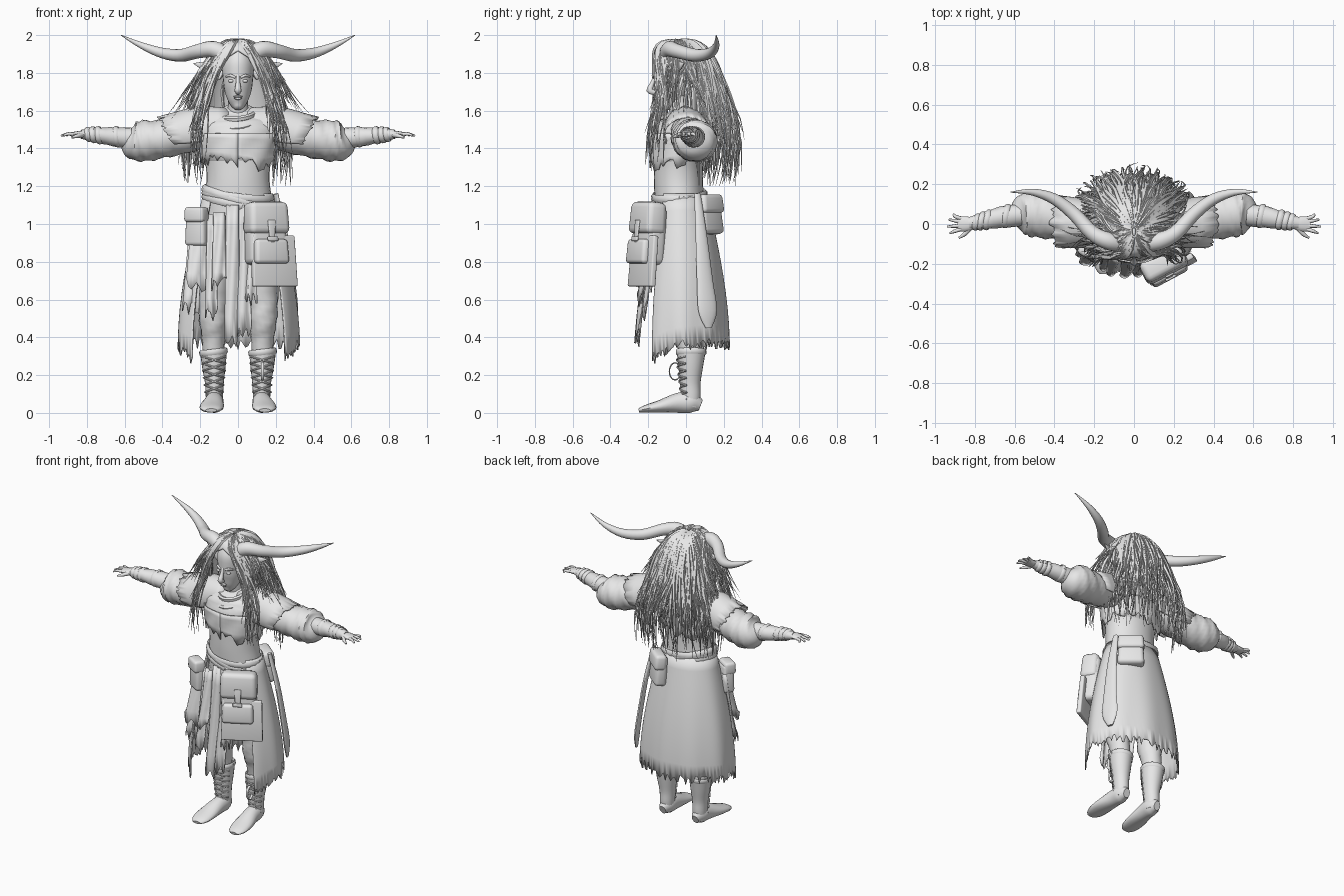
import bpy, bmesh, math, random
from mathutils import Vector, Matrix

cube = bpy.data.objects.get("Cube")
if cube:
    bpy.data.objects.remove(cube, do_unlink=True)

rng = random.Random(4)
X, Y, Z = Vector((1, 0, 0)), Vector((0, 1, 0)), Vector((0, 0, 1))
SIDES = (("left", 1), ("right", -1))

clay = bpy.data.materials.new("plain_grey")
clay.use_nodes = True
clay.diffuse_color = (0.8, 0.8, 0.8, 1)
clay.node_tree.nodes["Principled BSDF"].inputs["Base Color"].default_value = clay.diffuse_color


def finish(bm, name, thick=0):
    bmesh.ops.recalc_face_normals(bm, faces=bm.faces)
    mesh = bpy.data.meshes.new(name)
    bm.to_mesh(mesh)
    bm.free()
    mesh.materials.append(clay)
    ob = bpy.data.objects.new(name, mesh)
    bpy.context.collection.objects.link(ob)
    if thick:
        mod = ob.modifiers.new("thickness", 'SOLIDIFY')
        mod.thickness, mod.offset = thick, 0
    bpy.ops.object.select_all(action='DESELECT')
    ob.select_set(True)
    bpy.context.view_layer.objects.active = ob
    bpy.ops.object.shade_smooth_by_angle(angle=math.radians(50))


def spline(keys, t):
    """Catmull-Rom value at t (0..1) through a list of vectors."""
    f = min(max(t, 0), 1) * (len(keys) - 1)
    i = min(int(f), len(keys) - 2)
    f -= i
    b, c = keys[i], keys[i + 1]
    a, d = keys[max(i - 1, 0)], keys[min(i + 2, len(keys) - 1)]
    return b + (c - a) * (f / 2) + (a * 2 - b * 5 + c * 4 - d) * (f * f / 2) \
        + (b * 3 - a - c * 3 + d) * (f ** 3 / 2)


def add_tube(bm, pts, radii, side=X, seg=16, sub=4, wrinkle=0):
    """Sweep an ellipse along pts; radii are (along side, across side)."""
    pts = [Vector(p) for p in pts]
    radii = [Vector((*r, 0)) if isinstance(r, tuple) else Vector((r, r, 0)) for r in radii]
    n = (len(pts) - 1) * sub
    path = [spline(pts, i / n) for i in range(n + 1)]
    rings = []
    for i, p in enumerate(path):
        tan = (path[min(i + 1, n)] - path[max(i - 1, 0)]).normalized()
        s = (side - tan * side.dot(tan)).normalized()
        o = s.cross(tan)
        r = spline(radii, i / n)
        ring = []
        for k in range(seg):
            a = math.tau * k / seg
            w = 1 + wrinkle * math.sin(3 * a + i * 1.9) * math.sin(math.pi * i / n)
            ring.append(bm.verts.new(p + (s * r.x * math.cos(a) + o * r.y * math.sin(a)) * w))
        rings.append(ring)
    for lo, hi in zip(rings, rings[1:]):
        for k in range(seg):
            j = (k + 1) % seg
            bm.faces.new((lo[k], lo[j], hi[j], hi[k]))
    bm.faces.new(rings[0])
    bm.faces.new(rings[-1][::-1])


def tube(name, pts, radii, **kw):
    bm = bmesh.new()
    add_tube(bm, pts, radii, **kw)
    finish(bm, name)


def loft(name, rows, **kw):
    """Upright body: rows of (z, x, y, half width, half depth)."""
    tube(name, [(x, y, z) for z, x, y, w, d in rows], [(w, d) for z, x, y, w, d in rows], **kw)


def loop(bm, centre, a, b, r, n=24):
    """Band around an ellipse with half axes a and b."""
    a, b = Vector(a), Vector(b)
    pts = [Vector(centre) + a * math.cos(math.tau * i / n) + b * math.sin(math.tau * i / n)
           for i in range(n + 1)]
    add_tube(bm, pts, [r] * (n + 1), side=a.cross(b).normalized(), seg=6, sub=1)


def sheet(name, f, nu, nv, thick=0.008):
    """Cloth from f(u, v, jag), where jag is a random number per column."""
    bm = bmesh.new()
    cols = []
    for i in range(nu + 1):
        jag = rng.random()
        cols.append([bm.verts.new(f(i / nu, j / nv, jag)) for j in range(nv + 1)])
    for p, q in zip(cols, cols[1:]):
        for j in range(nv):
            bm.faces.new((p[j], q[j], q[j + 1], p[j + 1]))
    finish(bm, name, thick)


def box(name, frame, centre, size, bevel=0.015, flare=1.0):
    """Rounded box in a local frame, its bottom widened by flare."""
    bm = bmesh.new()
    bmesh.ops.create_cube(bm, size=1)
    for v in bm.verts:
        k = flare if v.co.z < 0 else 1
        v.co = Vector((v.co.x * size[0] * k, v.co.y * size[1] * k, v.co.z * size[2]))
    bmesh.ops.bevel(bm, geom=bm.edges[:], offset=bevel, segments=3, profile=0.5, affect='EDGES')
    bm.transform(frame @ Matrix.Translation(centre))
    finish(bm, name)


def ball(name, centre, size):
    bm = bmesh.new()
    bmesh.ops.create_uvsphere(bm, u_segments=14, v_segments=8, radius=1)
    bm.transform(Matrix.Translation(centre) @ Matrix.Diagonal((*size, 1)))
    finish(bm, name)


# Torso, head and face
loft("torso", [(1, 0, -.03, .18, .13), (1.12, 0, -.035, .18, .13), (1.22, 0, -.04, .168, .13),
               (1.3, 0, -.04, .17, .13), (1.37, 0, -.035, .185, .135)], seg=28)
loft("blouse", [(1.33, 0, -.035, .175, .13), (1.37, 0, -.035, .195, .148), (1.45, 0, -.03, .21, .15),
                (1.53, 0, -.015, .2, .125), (1.585, 0, -.015, .14, .09), (1.62, 0, -.025, .06, .06)],
     seg=28, wrinkle=.025)


def chest_wrap(u, v, jag):
    a = math.tau * u
    z = 1.48 - v * .14 - (v == 1) * (jag - .3) * .07 - .02 * v * math.sin(a * 2)
    fold = 1 + .02 * math.sin(a * 7 + v * 5)
    return Vector((.208 * math.sin(a) * fold * (1 - .06 * v), -.035 - .157 * math.cos(a) * fold, z))


sheet("chest_wrap", chest_wrap, 64, 5)
loft("neck", [(1.54, 0, -.02, .06, .06), (1.68, 0, -.05, .05, .05)])
loft("head", [(1.612, 0, -.125, .015, .015), (1.64, 0, -.105, .045, .052), (1.7, 0, -.083, .07, .085),
              (1.77, 0, -.073, .08, .1), (1.85, 0, -.06, .085, .11), (1.92, 0, -.05, .06, .08),
              (1.95, 0, -.05, .02, .02)], seg=24)
tube("nose", [(0, -.163, 1.785), (0, -.178, 1.745), (0, -.192, 1.708), (0, -.165, 1.695)],
     [.01, .012, .018, .012], seg=10)
ball("upper_lip", (0, -.165, 1.674), (.026, .012, .006))
ball("lower_lip", (0, -.162, 1.664), (.021, .012, .007))
for tag, s in SIDES:
    ball(tag + "_eye", (s * .036, -.157, 1.757), (.017, .012, .009))
    tube(tag + "_brow", [(s * .014, -.17, 1.775), (s * .04, -.161, 1.786), (s * .066, -.133, 1.778)],
         [.006, .008, .004], seg=8)
    tube(tag + "_ear", [(s * .08, -.07, 1.79), (s * .14, -.05, 1.825), (s * .185, -.03, 1.838),
                        (s * .235, -.01, 1.85)], [(.012, .034), (.012, .036), (.01, .022), .002], side=Y)
    # Curved horns sweep out, back and up
    tube(tag + "_horn", [(s * .06, -.1, 1.89), (s * .13, -.085, 1.925), (s * .21, -.045, 1.915),
                         (s * .3, .05, 1.893), (s * .4, .125, 1.905), (s * .51, .16, 1.945),
                         (s * .62, .16, 2)], [.044, .044, .038, .034, .028, .017, .002], side=Z)

# Hair: one shape, given as (height, side, front, back) levels, drives the cap and every lock
LEVELS = [Vector(row) for row in ((1.975, .01, .03, .01), (1.945, .09, .12, .11),
          (1.84, .165, .155, .185), (1.66, .225, .17, .245), (1.45, .275, .225, .29), (1.2, .27, .22, .265))]


def hair_point(deg, t, grow=1.0):
    z, rx, front, back = spline(LEVELS, t)
    c, s = math.cos(math.radians(deg)), math.sin(math.radians(deg))
    if c < 0:
        c, s = -abs(c) ** .85, math.copysign(abs(s) ** .85, s)
    return Vector((rx * s * grow, -.03 - (front if c > 0 else back) * c * grow, z))


def cap(u, v, jag):
    deg = abs(u * 360 - 180)
    if deg < 42:
        end = .27 + .12 * deg / 42
    else:
        end = (.46 if deg < 100 else .7) + jag * .1
    return hair_point(u * 360 - 180, v * end, .97 - .08 * v * (deg > 42))


sheet("hair_cap", cap, 72, 12)
bm = bmesh.new()


def lock(start, end, length, spread=0.0, width=.014):
    grow, bend, phase = rng.uniform(.95, 1.05), rng.uniform(-9, 9), rng.uniform(0, 6)
    pts = []
    for i in range(9):
        k = i / 8
        deg = start + (end - start) * min(1, k * 1.5) + bend * k * math.sin(k * 8 + phase)
        pts.append(hair_point(deg, .03 + k * length,
                              grow + spread * k * k + .05 * k * math.sin(k * 10 + phase)))
    add_tube(bm, pts, [width * w for w in (.6, 1, 1.1, 1.1, 1, .8, .6, .4, .1)], seg=5, sub=2)


for i in range(230):
    a = rng.uniform(98, 262)
    lock(a, a + rng.uniform(-12, 12), rng.uniform(.66, .97), rng.uniform(-.12, .14), rng.uniform(.007, .016))
for tag, s in SIDES:
    for i in range(40):
        lock(s * rng.uniform(2, 45), s * rng.uniform(42, 66), rng.uniform(.5, .9),
             rng.uniform(-.1, .12), rng.uniform(.006, .013))
    for i in range(30):
        lock(s * rng.uniform(50, 105), s * rng.uniform(66, 112), rng.uniform(.46, .64),
             rng.uniform(0, .3), rng.uniform(.006, .014))
    for i in range(6):
        lock(s * 80, s * rng.uniform(65, 95), rng.uniform(.62, .68), rng.uniform(.3, .5), .005)
finish(bm, "hair_locks")

# Scarf and waist sash
bm = bmesh.new()
for h, w, drop in ((1.575, .085, .02), (1.55, .105, .045), (1.525, .125, .075)):
    loop(bm, (0, -.05, h), (w, 0, .01), (0, w, drop), (.016, .014))
finish(bm, "scarf")
bm = bmesh.new()
for h, tilt in ((1.135, .055), (1.11, .04), (1.15, .02)):
    loop(bm, (0, -.035, h), (.183, 0, -tilt), (0, .14, .01), (.022, .01))
finish(bm, "waist_sash")

# Arms
for tag, s in SIDES:
    tube(tag + "_sleeve", [(s * .12, 0, 1.5), (s * .28, .02, 1.47), (s * .4, .035, 1.45),
                           (s * .5, .05, 1.44), (s * .56, .052, 1.44), (s * .6, .045, 1.455)],
         [.08, (.1, .095), (.11, .1), (.115, .108), (.1, .095), (.05, .045)], side=Y, seg=24, wrinkle=.06)
    tube(tag + "_forearm", [(s * .57, .045, 1.455), (s * .66, .035, 1.462), (s * .76, .015, 1.472),
                            (s * .83, .003, 1.475)],
         [.056, (.054, .05), (.041, .037), (.03, .024)], side=Y, wrinkle=.04)
    bm = bmesh.new()
    for x, r in ((.64, .055), (.735, .046), (.765, .042), (.79, .037)):
        loop(bm, (s * x, .04 - (x - .64) * .2, 1.462 + (x - .64) * .08), (.01, r, 0), (-.006, 0, r * .92),
             (.014, .006))
    finish(bm, tag + "_arm_wraps")
    bm = bmesh.new()
    add_tube(bm, [(s * .8, .005, 1.475), (s * .84, 0, 1.476), (s * .885, 0, 1.474)],
             [(.027, .022), (.038, .017), (.036, .011)], side=Y, seg=12)
    for y, tip, reach in ((.028, .05, .905), (.011, .022, .93), (-.008, -.013, .938), (-.026, -.046, .925)):
        add_tube(bm, [(s * .87, y, 1.475), (s * .9, (y + tip) / 2, 1.477), (s * reach, tip, 1.467)],
                 [.0105, .009, .005], side=Y, seg=8)
    add_tube(bm, [(s * .825, -.02, 1.472), (s * .85, -.05, 1.466), (s * .88, -.07, 1.458)],
             [.014, .011, .005], side=Y, seg=8)
    finish(bm, tag + "_hand")

    def mantle(u, v, jag):
        a = math.radians(u * 230 - 115)
        x = .05 + v * (.3 + .05 * math.cos(a) + .03 * jag * (v == 1))
        return Vector((s * x, .02 * v - .01 + (.1 + .028 * v) * math.sin(a),
                       1.515 - .05 * v + (.095 + .03 * math.sin(v * 3)) * math.cos(a)))
    sheet(tag + "_shoulder_mantle", mantle, 40, 6)

    # Legs and laced boots
    loft(tag + "_trouser_leg", [(1.05, s * .08, -.03, .1, .11), (.8, s * .115, -.02, .095, .1),
                                (.6, s * .132, -.01, .08, .085), (.49, s * .132, -.005, .074, .08),
                                (.4, s * .13, .015, .062, .068), (.29, s * .13, .025, .055, .06)], wrinkle=.05)
    loft(tag + "_boot_shaft", [(.03, s * .125, .025, .042, .045), (.09, s * .125, .025, .046, .052),
                               (.16, s * .125, .022, .05, .055), (.25, s * .128, .025, .063, .066),
                               (.325, s * .13, .027, .071, .077)], seg=20)
    tube(tag + "_foot", [(s * .125, .078, .04), (s * .125, .03, .055), (s * .128, -.04, .053),
                         (s * .138, -.14, .034), (s * .142, -.215, .021), (s * .142, -.25, .013)],
         [(.024, .03), (.048, .055), (.052, .053), (.064, .033), (.056, .02), (.03, .01)])
    # Laces cross over the front of the shaft only
    bm = bmesh.new()
    for i in range(12):
        h, tilt = .09 + (i // 2) * .038, .02 * (-1) ** i
        r = .048 + .02 * (i // 2) / 5
        pts = [(s * .127 + r * math.sin(a), .024 - r * 1.08 * math.cos(a), h + tilt * math.sin(a))
               for a in (-1.2, -.6, 0, .6, 1.2)]
        add_tube(bm, pts, [.005] * 5, side=Z, seg=6, sub=2)
    loop(bm, (s * .13, .027, .322), (.07, 0, .008), (0, .076, 0), (.016, .006))
    finish(bm, tag + "_boot_laces")
bm = bmesh.new()
loop(bm, (.13, -.058, .22), (0, .03, 0), (0, 0, .045), (.008, .004))
finish(bm, "boot_strap")


# Long coat skirt, open at the front with a ragged hem
def coat(u, v, jag):
    a = math.radians(50 + 260 * u)
    edge = abs(2 * u - 1) ** 5
    z = 1.16 - v * (.78 + .08 * edge) - (v == 1) * (jag - .3) * .07
    wide = math.sin(v * 1.5)
    fold = 1 + .015 * v * math.sin(a * 9)
    return Vector((math.sin(a) * (.18 + .14 * wide) * fold,
                   -.03 + .012 * v - math.cos(a) * (.135 + .11 * wide) * fold, z))


sheet("coat_skirt", coat, 110, 9)


# Torn cloth strips at the front
def strip(name, x, y, width, top, bottom, drift=0.0):
    def f(u, v, jag):
        z = top + (bottom - top) * v + (v == 1) * (jag - .5) * .09
        w = width * (1 + .25 * v)
        return Vector((x + drift * v + (u - .5) * w, y - .075 * v + .012 * math.sin(u * 6 + v * 3), z))
    sheet(name, f, 8, 6, .006)


for i, data in enumerate(((-.2, -.12, .09, 1.04, .68, -.02), (-.14, -.15, .05, 1.05, .52),
                          (-.1, -.175, .06, 1.06, .68), (-.03, -.185, .065, 1.1, .39),
                          (.025, -.18, .06, 1.1, .43, .01), (.07, -.17, .05, 1.05, .6),
                          (-.22, -.08, .07, 1.02, .55, -.03))):
    strip("cloth_strip_%d" % (i + 1), *data)


# Bags, each built in a frame turned to face outwards
def frame(x, y, z, yaw, lean=0):
    return Matrix.Translation((x, y, z)) @ Matrix.Rotation(math.radians(yaw), 4, 'Z') \
        @ Matrix.Rotation(math.radians(lean), 4, 'X')


bag = frame(.145, -.195, .95, 28, -5)
box("satchel_body", bag, (0, 0, -.01), (.21, .1, .31), .03, 1.08)
box("satchel_flap", bag, (0, -.015, .08), (.225, .11, .17), .03, 1.06)
box("satchel_pocket", bag, (0, -.055, -.1), (.19, .05, .13), .02, 1.06)
box("satchel_tongue", bag, (0, -.075, .005), (.045, .014, .12), .006, .7)
box("satchel_buckle", bag, (0, -.083, -.035), (.06, .014, .025), .005)
box("satchel_backing", bag, (.025, -.035, -.15), (.25, .03, .27), .008, 1.06)
pouch = frame(-.215, -.13, .99, -32)
box("hip_pouch_body", pouch, (0, 0, -.01), (.11, .07, .19), .02, 1.12)
box("hip_pouch_flap", pouch, (0, -.01, .06), (.115, .075, .08), .018, 1.05)
back = frame(.125, .118, 1.055, 140, -6)
box("back_pouch_body", back, (0, 0, -.01), (.15, .07, .2), .025, 1.15)
box("back_pouch_flap", back, (0, -.012, .05), (.16, .075, .1), .022, 1.08)

# Sheath hanging behind the left hip
tube("sheath", [(.2, .06, 1.16), (.245, .08, .95), (.28, .1, .7), (.295, .115, .54), (.295, .12, .45)],
     [(.018, .012), (.032, .014), (.046, .015), (.053, .015), (.018, .008)], side=Vector((-.4, 1, 0)))
